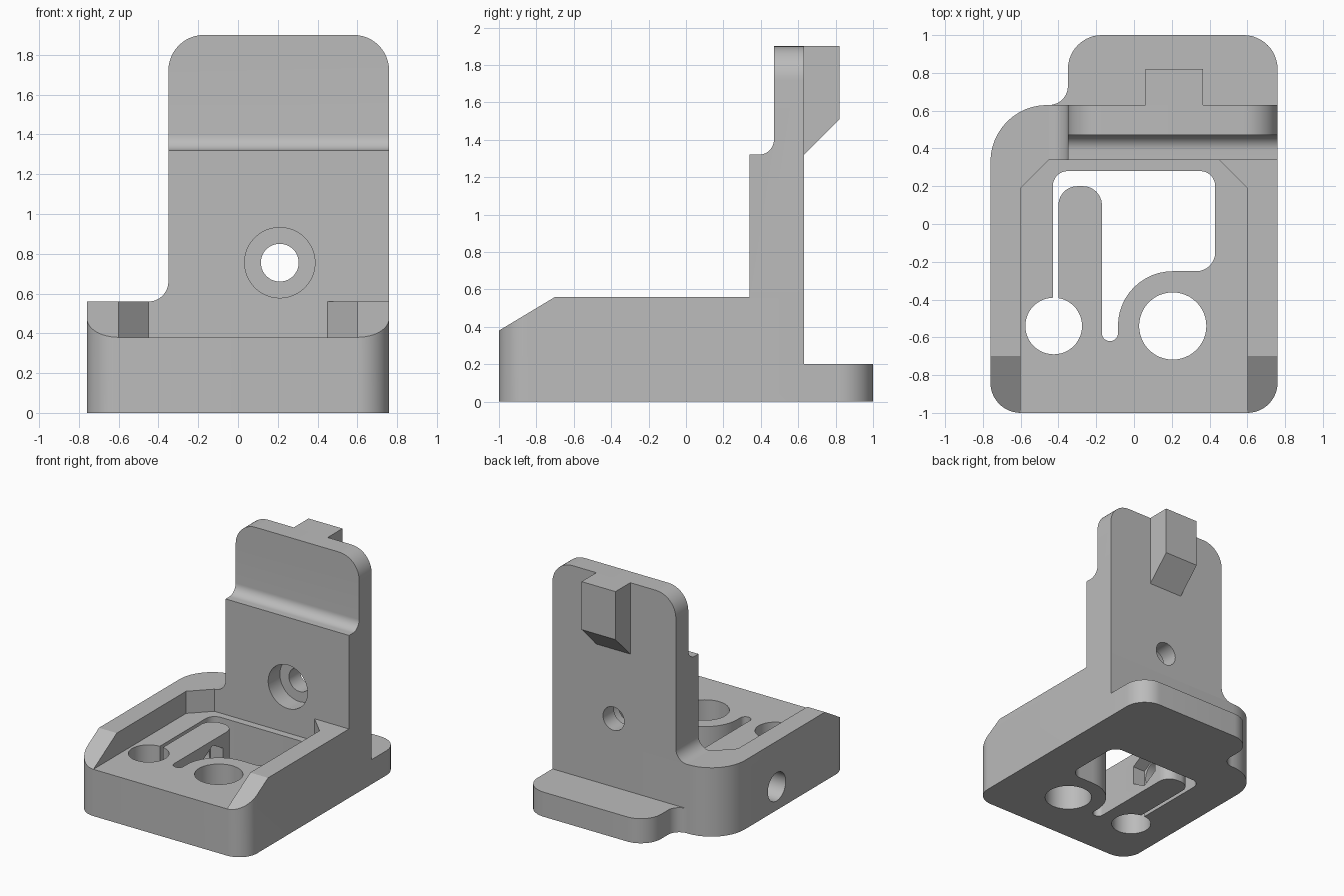
import bpy, bmesh, math
from mathutils import Vector

cube = bpy.data.objects.get("Cube")
if cube:
    bpy.data.objects.remove(cube, do_unlink=True)

grey = bpy.data.materials.new("plain grey")
grey.use_nodes = True
grey.diffuse_color = (0.5, 0.5, 0.5, 1)
grey.node_tree.nodes["Principled BSDF"].inputs["Base Color"].default_value = (0.5, 0.5, 0.5, 1)

AXES = {"x": lambda u, v, w: (w, u, v),
        "y": lambda u, v, w: (u, w, v),
        "z": lambda u, v, w: (u, v, w)}


def rounded(corners, steps=12):
    """Outline from (u, v, radius) corners, each filleted by its radius."""
    points = []
    for i, (u, v, r) in enumerate(corners):
        here = Vector((u, v))
        if r == 0:
            points.append(here)
            continue
        a = (Vector(corners[i - 1][:2]) - here).normalized()
        b = (Vector(corners[(i + 1) % len(corners)][:2]) - here).normalized()
        half = a.angle(b) / 2
        centre = here + (a + b).normalized() * r / math.sin(half)
        start = here + a * r / math.tan(half) - centre
        end = here + b * r / math.tan(half) - centre
        sweep = start.angle(end)
        for k in range(steps + 1):
            t = k / steps
            points.append(centre + (start * math.sin((1 - t) * sweep)
                                    + end * math.sin(t * sweep)) / math.sin(sweep))
    return [p for i, p in enumerate(points) if (p - points[i - 1]).length > 1e-4]


def circle(u, v, r, sides=48):
    turn = math.tau / sides
    return [Vector((u + r * math.sin(k * turn), v + r * math.cos(k * turn))) for k in range(sides)]


def prism(name, outline, axis, low, high):
    """Extrude a flat outline along an axis."""
    bm = bmesh.new()
    place = AXES[axis]
    bottom = [bm.verts.new(place(p.x, p.y, low)) for p in outline]
    top = [bm.verts.new(place(p.x, p.y, high)) for p in outline]
    bm.faces.new(bottom)
    bm.faces.new(top)
    for i in range(len(outline)):
        bm.faces.new((bottom[i - 1], bottom[i], top[i], top[i - 1]))
    bmesh.ops.recalc_face_normals(bm, faces=bm.faces)
    mesh = bpy.data.meshes.new(name)
    bm.to_mesh(mesh)
    bm.free()
    mesh.materials.append(grey)
    obj = bpy.data.objects.new(name, mesh)
    bpy.context.collection.objects.link(obj)
    return obj


def activate(obj):
    bpy.ops.object.select_all(action="DESELECT")
    obj.select_set(True)
    bpy.context.view_layer.objects.active = obj


def cut(part, outline, axis, low, high):
    """Remove an extruded outline from a part."""
    cutter = prism("cutter", outline, axis, low, high)
    cutter.hide_render = True
    activate(part)
    mod = part.modifiers.new("cut", "BOOLEAN")
    mod.operation = "DIFFERENCE"
    mod.solver = "EXACT"
    mod.object = cutter
    bpy.ops.object.modifier_apply(modifier=mod.name)
    bpy.data.objects.remove(cutter, do_unlink=True)


# Base block with one large rear corner
base = prism("base_block", rounded([
    (-.76, -1, .16), (.76, -1, .16), (.76, .63, 0), (-.76, .63, .3)]), "z", 0, .56)
# Open pocket between the side rails, and the sloped rail fronts
cut(base, rounded([(-.6, -1.1, 0), (.6, -1.1, 0), (.6, .19, 0), (.45, .34, 0),
                   (-.45, .34, 0), (-.6, .19, 0)]), "z", .38, .7)
cut(base, rounded([(-1.1, .32, 0), (-1.1, .7, 0), (-.466, .7, 0)]), "x", -1, 1)
# Window that leaves a flexible tongue
cut(base, rounded([
    (-.43, .28, .08), (.43, .28, .08), (.43, -.25, .1), (-.085, -.25, .29),
    (-.085, -.62, .042), (-.17, -.62, .042), (-.17, .2, .1), (-.4, .2, .1),
    (-.4, -.45, 0), (-.43, -.45, 0)]), "z", -.1, .5)
# Vertical holes
cut(base, circle(-.425, -.54, .15), "z", -.1, .5)
cut(base, circle(.205, -.54, .178), "z", -.1, .5)
# Side screw hole and its hexagonal nut seat in the tongue
cut(base, circle(-.08, .19, .115), "x", -.9, -.2)
cut(base, circle(-.08, .19, .15, 6), "x", -.28, -.12)

# Low foot behind the upright
foot = prism("rear_foot", rounded([
    (-.45, .63, 0), (-.35, .63, .1), (-.35, 1, .18), (.76, 1, .18), (.76, .63, 0)]), "z", 0, .2)

# Upright plate with flared side, thinner upper half and counterbored hole
upright = prism("upright_plate", rounded([
    (-.45, .56, 0), (-.35, .56, .1), (-.35, 1.9, .18), (.76, 1.9, .18), (.76, .56, 0)]),
    "y", .34, .63)
cut(upright, rounded([(.2, 1.32, 0), (.47, 1.32, .08), (.47, 2, 0), (.2, 2, 0)]), "x", -1, 1)
cut(upright, circle(.21, .755, .095), "y", .2, .8)
cut(upright, circle(.21, .755, .177), "y", .2, .49)

# Hook on the back of the upright
hook = prism("rear_hook", rounded([
    (.63, 1.32, 0), (.82, 1.51, 0), (.82, 1.9, 0), (.63, 1.9, 0)]), "x", .06, .365)

for part in (base, foot, upright, hook):
    activate(part)
    bpy.ops.object.shade_smooth_by_angle(angle=math.radians(30))
